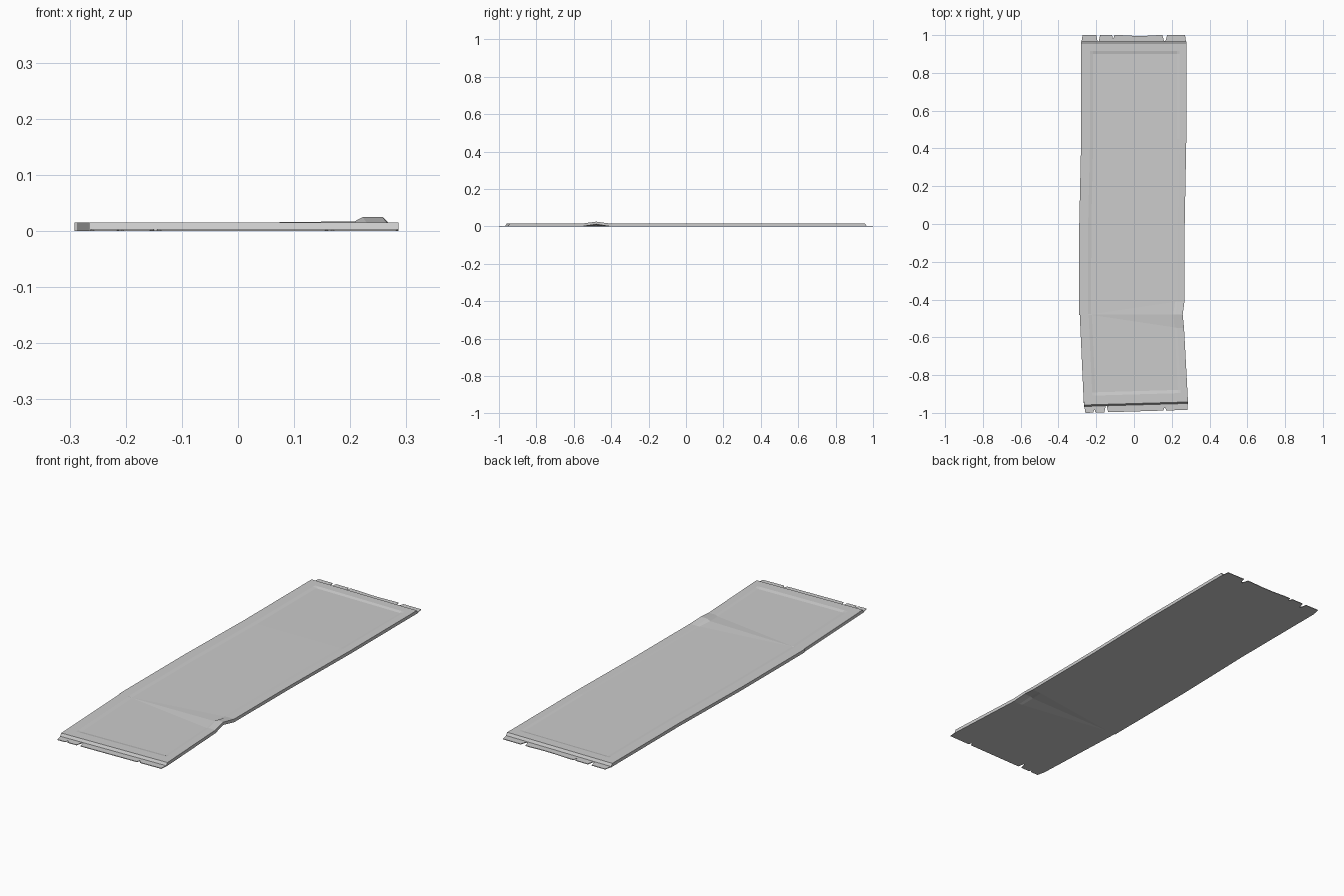
import bpy
import bmesh

cube = bpy.data.objects.get("Cube")
if cube:
    bpy.data.objects.remove(cube)

grey = bpy.data.materials.new("plain grey")
grey.use_nodes = True
grey.diffuse_color = (0.6, 0.6, 0.6, 1)
grey.node_tree.nodes["Principled BSDF"].inputs["Base Color"].default_value = (0.6, 0.6, 0.6, 1)

RIM, FLOOR, RIDGE = 0.0155, 0.012, -0.48


def finish(name, bm):
    bmesh.ops.recalc_face_normals(bm, faces=bm.faces)
    mesh = bpy.data.meshes.new(name)
    bm.to_mesh(mesh)
    bm.free()
    mesh.materials.append(grey)
    obj = bpy.data.objects.new(name, mesh)
    bpy.context.collection.objects.link(obj)


def lerp_table(table, y):
    for (a, u), (b, v) in zip(table, table[1:]):
        if y <= b:
            return u + (v - u) * max(0, y - a) / (b - a)
    return table[-1][1]


# Slightly bent long sides, as (y, x)
left_side = [(-0.96, -0.265), (-0.48, -0.291), (0, -0.29), (0.45, -0.28), (0.96, -0.28)]
right_side = [(-0.96, 0.286), (-0.55, 0.265), (-0.48, 0.258), (-0.41, 0.267),
              (0.1, 0.269), (0.45, 0.277), (0.96, 0.277)]
rows = [-0.958, -0.91, -0.893, -0.55, -0.48, -0.41, 0, 0.45, 0.9, 0.915, 0.957]


def panel_point(row, col):
    """Top point of the sheet at one row and column, and its underside height."""
    y = rows[row]
    left, right = lerp_table(left_side, y), lerp_table(right_side, y)
    x = [left, left + 0.047, left + 0.064, right - 0.05, right - 0.036, right][col]
    inside = 2 <= row <= len(rows) - 3 and 2 <= col <= 3
    z = FLOOR if inside else RIM
    # The tray wall fades out on the long right side behind the fold
    if col == 3 and RIDGE < y < 0.8:
        z = RIM - 0.0005
    # The fold widens from a point near the left to the right edge
    t = max(0.03, min(1, (x + 0.23) / 0.46))
    lift = 0
    if 3 <= row <= 5:
        y = RIDGE + (y - RIDGE) * t
        if row == 4:
            lift = (0.0055 if col < 4 else 0.0095) * t
            if t <= 0.03:
                lift = 0
    # The front end is cut a little askew
    if row < 3:
        y += 0.016 * (x - left) / (right - left)
    return x, y, z + lift, lift * 1.2


# Padded sheet with a shallow tray and a fold
bm = bmesh.new()
tops, bottoms = [], []
for r in range(len(rows)):
    top_row, bottom_row = [], []
    for c in range(6):
        x, y, z, under = panel_point(r, c)
        top_row.append(bm.verts.new((x, y, z)))
        flare = -0.01 if r == 0 else 0.01 if r == len(rows) - 1 else 0
        bottom_row.append(bm.verts.new((x, y + flare, under)))
    tops.append(top_row)
    bottoms.append(bottom_row)
last = len(rows) - 1
for r in range(last):
    for c in range(5):
        for g in (tops, bottoms):
            bm.faces.new((g[r][c], g[r][c + 1], g[r + 1][c + 1], g[r + 1][c]))
    for c in (0, 5):
        bm.faces.new((tops[r][c], tops[r + 1][c], bottoms[r + 1][c], bottoms[r][c]))
for r in (0, last):
    for c in range(5):
        bm.faces.new((tops[r][c], tops[r][c + 1], bottoms[r][c + 1], bottoms[r][c]))
finish("padded_sheet", bm)


# Thin torn end strips; notches are (x, half width, depth)
def end_strip(name, inner, outer, notches):
    (xa, ya), (xb, yb) = inner
    (xc, yc), (xd, yd) = outer
    inward = 1 if yc < ya else -1

    def edge(x, depth=0):
        return x, yc + (yd - yc) * (x - xc) / (xd - xc) + inward * depth

    points = [(xa, ya), (xc, yc)]
    for x, half, depth in notches:
        points += [edge(x - half), edge(x - half * 0.3, depth), edge(x + half * 0.3, depth), edge(x + half)]
    points += [(xd, yd), (xb, yb)]
    strip = bmesh.new()
    face = strip.faces.new([strip.verts.new((x, y, 0)) for x, y in points])
    made = bmesh.ops.extrude_face_region(strip, geom=[face])["geom"]
    bmesh.ops.translate(strip, vec=(0, 0, 0.003),
                        verts=[v for v in made if isinstance(v, bmesh.types.BMVert)])
    finish(name, strip)


end_strip("back_end_strip", [(-0.28, 0.955), (0.277, 0.955)], [(-0.272, 1), (0.27, 1)],
          [(-0.19, 0.01, 0.034), (-0.11, 0.006, 0.018), (0.03, 0.1, 0.004), (0.163, 0.013, 0.03)])
end_strip("front_end_strip", [(-0.265, -0.957), (0.286, -0.941)], [(-0.257, -1), (0.282, -0.984)],
          [(-0.21, 0.006, 0.014), (-0.147, 0.01, 0.032), (0.163, 0.008, 0.014)])
